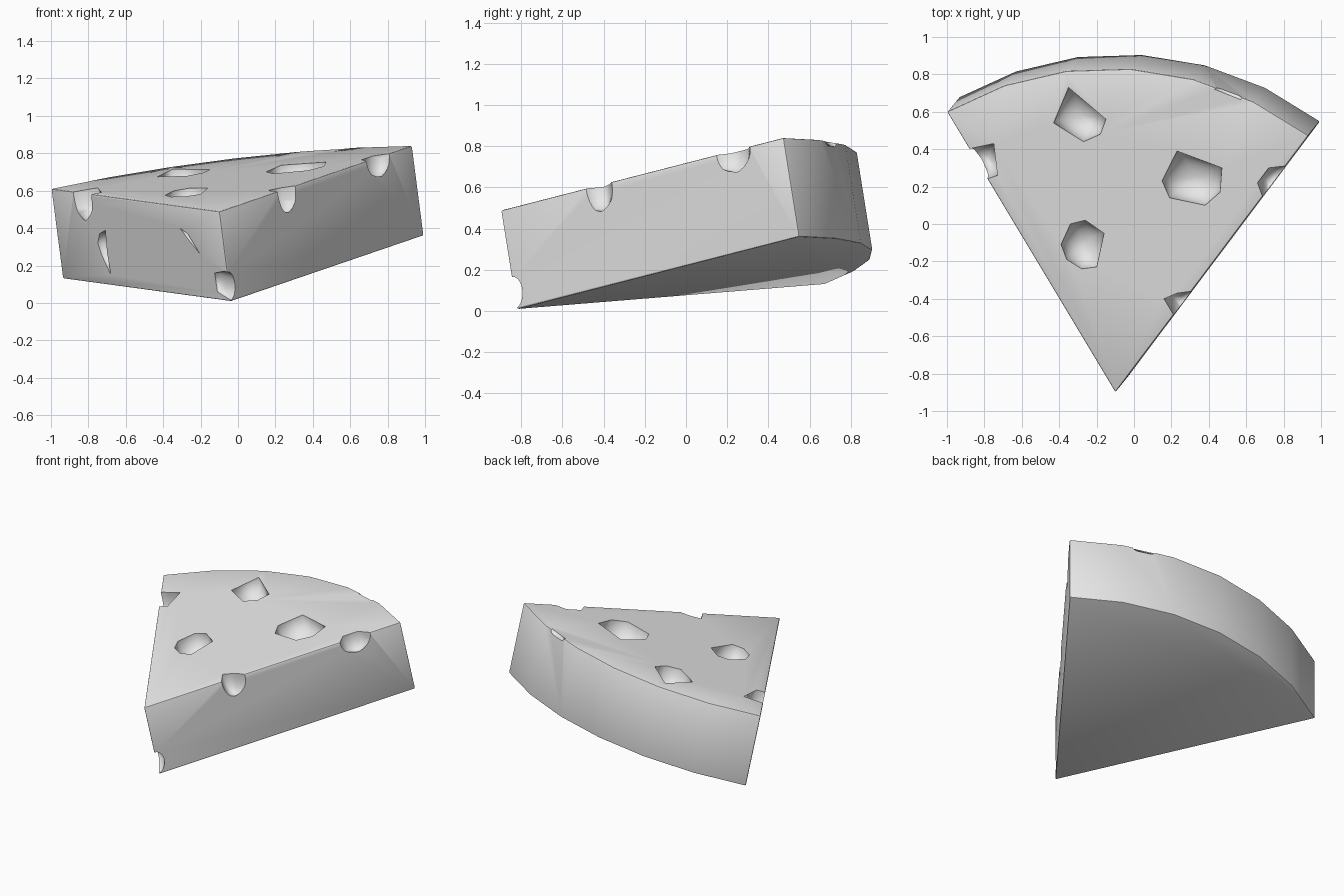
import bpy, bmesh, math
from mathutils import Vector

cube = bpy.data.objects.get("Cube")
if cube:
    bpy.data.objects.remove(cube, do_unlink=True)

# Corners of the tilted wedge's top face, and the drop to its underside
tip = Vector((-0.10, -0.90, 0.488))
left = Vector((-1.0, 0.60, 0.61))
right = Vector((0.93, 0.47, 0.84))
top_normal = (right - tip).cross(left - tip).normalized()
drop = -0.49 * top_normal
left_normal = (left - tip).cross(drop).normalized()
if left_normal.x > 0:
    left_normal.negate()

cheese = bpy.data.materials.new("cheese_grey")
cheese.use_nodes = True
grey = (0.8, 0.8, 0.8, 1)
cheese.diffuse_color = grey
cheese.node_tree.nodes["Principled BSDF"].inputs["Base Color"].default_value = grey


def loft(name, rings):
    """Closed solid through rings that all have the same point count."""
    bm = bmesh.new()
    loops = [[bm.verts.new(p) for p in ring] for ring in rings]
    n = len(loops[0])
    for a, b in zip(loops, loops[1:]):
        for i in range(n):
            j = (i + 1) % n
            bm.faces.new((a[i], a[j], b[j], b[i]))
    bm.faces.new(loops[0])
    bm.faces.new(loops[-1])
    bmesh.ops.recalc_face_normals(bm, faces=bm.faces)
    mesh = bpy.data.meshes.new(name)
    bm.to_mesh(mesh)
    bm.free()
    mesh.materials.append(cheese)
    obj = bpy.data.objects.new(name, mesh)
    bpy.context.collection.objects.link(obj)
    return obj


# Wedge: a circular sector about the tip, with a faceted rind
u = (left - tip).normalized()
v = top_normal.cross(u).normalized()
if v.dot(right - tip) < 0:
    v.negate()
radius = (left - tip).length
spread = u.angle(right - tip)
steps = 6
sector = [tip] + [tip + radius * (u * math.cos(spread * i / steps) + v * math.sin(spread * i / steps))
                  for i in range(steps + 1)]
wedge = loft("cheese_wedge", [sector, [p + drop for p in sector]])
bpy.context.view_layer.objects.active = wedge
wedge.select_set(True)
bevel = wedge.modifiers.new("soft_edges", "BEVEL")
bevel.width = 0.008
bevel.segments = 2
bevel.limit_method = "ANGLE"
bpy.ops.object.modifier_apply(modifier=bevel.name)


def on_plane(a, b, normal, axis):
    """Point on a wedge face from two coordinates; solves for the third axis."""
    p = Vector((a, b, 0)) if axis == 2 else Vector((a, 0, b))
    p[axis] = normal.dot(tip - p) / normal[axis]
    return p


def carve(outline, depth, normal, axis):
    """Cut a rounded bowl with the given rim into the wedge."""
    rim = [on_plane(a, b, normal, axis) for a, b in outline]
    centre = sum(rim, Vector()) / len(rim)
    rings = [[p + normal * 0.06 for p in rim]]
    for i in range(7):
        t = math.radians(3 + 13.5 * i)
        rings.append([centre + (p - centre) * math.cos(t) - normal * depth * math.sin(t) for p in rim])
    cutter = loft("hole_cutter", rings)
    cutter.hide_render = True
    cut = wedge.modifiers.new("hole", "BOOLEAN")
    cut.operation = "DIFFERENCE"
    cut.solver = "EXACT"
    cut.object = cutter
    bpy.ops.object.modifier_apply(modifier=cut.name)
    bpy.data.objects.remove(cutter, do_unlink=True)


# Holes in the top face and along its edges: depth, then rim in x and y
top_holes = [
    (0.14, [(-.35, .73), (-.15, .56), (-.18, .48), (-.27, .44), (-.43, .54)]),
    (0.14, [(.23, .39), (.47, .30), (.46, .17), (.38, .10), (.19, .14), (.15, .23)]),
    (0.12, [(-.26, .02), (-.16, -.05), (-.20, -.23), (-.28, -.24), (-.36, -.19), (-.39, -.11), (-.34, 0)]),
    (0.13, [(.31, -.36), (.23, -.37), (.16, -.40), (.22, -.50), (.30, -.48)]),
    (0.11, [(.81, .31), (.72, .30), (.66, .22), (.69, .14), (.80, .22)]),
    (0.17, [(-.89, .40), (-.75, .43), (-.73, .26), (-.79, .24), (-.87, .32)]),
    (0.03, [(.43, .72), (.57, .665), (.60, .71), (.47, .77)]),
]
for depth, outline in top_holes:
    carve(outline, depth, top_normal, 2)

# Holes in the left cut face: depth, then rim in x and z
side_holes = [
    (0.05, [(-.125, .16), (-.07, .17), (-.01, .14), (0, .04), (-.04, .015), (-.11, .06)]),
    (0.05, [(-.74, .37), (-.71, .39), (-.70, .27), (-.68, .15), (-.73, .26), (-.75, .32)]),
    (0.02, [(-.31, .40), (-.27, .37), (-.205, .265), (-.25, .32)]),
]
for depth, outline in side_holes:
    carve(outline, depth, left_normal, 1)

# Smooth rind and hole interiors; crisp outer edges and hole rims
bm = bmesh.new()
bm.from_mesh(wedge.data)
bmesh.ops.remove_doubles(bm, verts=bm.verts, dist=0.0002)
bm.normal_update()
for face in bm.faces:
    face.smooth = True
for edge in bm.edges:
    crisp = edge.is_convex and edge.calc_face_angle(0) > math.radians(25)
    edge.smooth = not crisp
bm.to_mesh(wedge.data)
bm.free()
